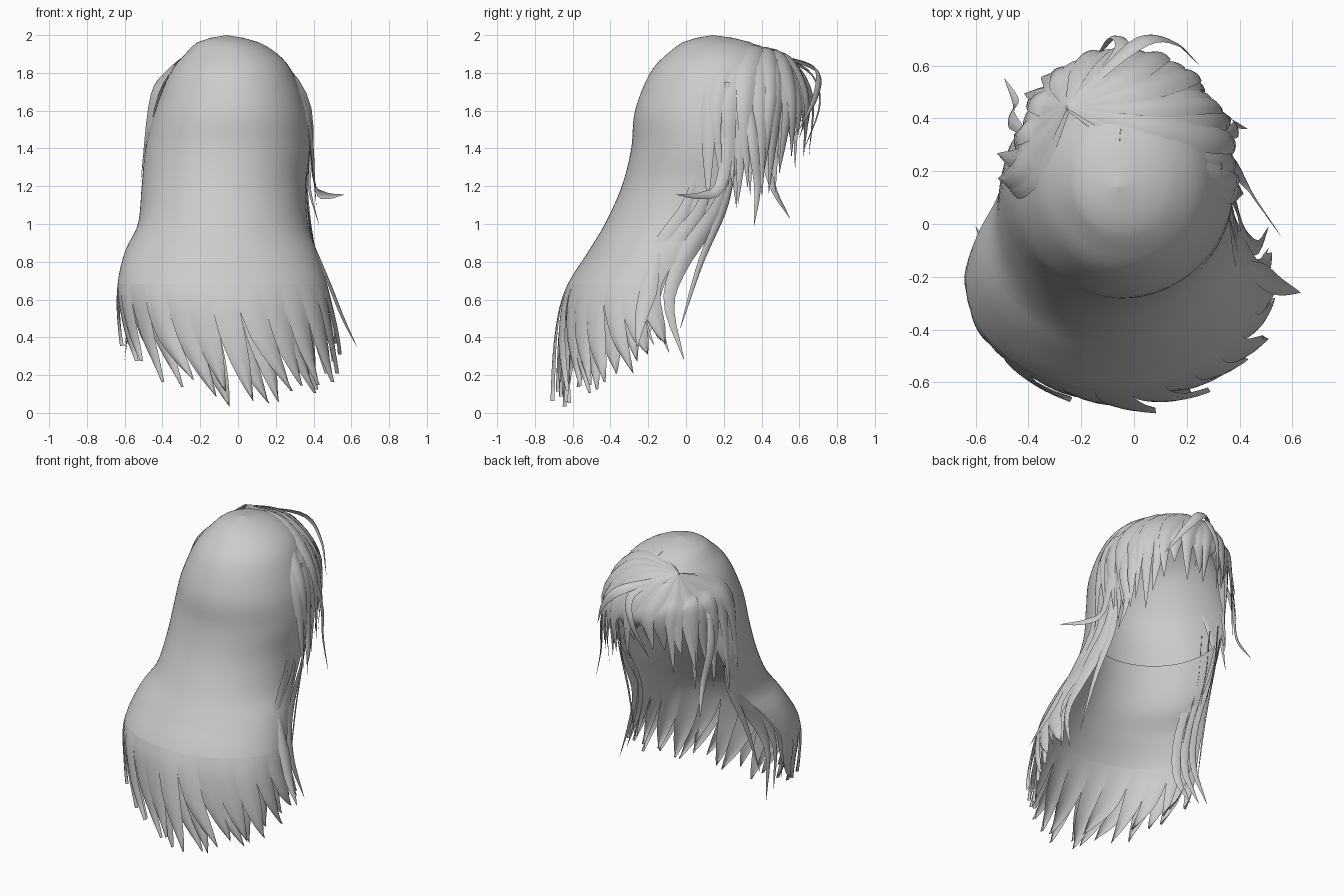
import bpy, math, random
from mathutils import Vector

random.seed(4)
cube = bpy.data.objects.get("Cube")
if cube:
    bpy.data.objects.remove(cube)

GREY = (0.6, 0.6, 0.6, 1)
hair = bpy.data.materials.new("hair grey")
hair.use_nodes = True
hair.diffuse_color = GREY
bsdf = hair.node_tree.nodes["Principled BSDF"]
bsdf.inputs["Base Color"].default_value = GREY

# Head and curtain sections: z, left x, right x, back y, centre y, wrap angle
ROWS = [Vector(r) for r in (
    (2.00, -.06, -.06, .14, .14, 1.57), (1.97, -.20, .09, .00, .16, 1.57),
    (1.90, -.28, .21, -.10, .17, 1.5), (1.80, -.36, .29, -.19, .16, 1.0),
    (1.60, -.44, .36, -.27, .15, .5), (1.40, -.49, .38, -.29, .15, .4),
    (1.20, -.51, .36, -.34, .10, .3), (1.00, -.53, .37, -.43, .0, .25),
    (.85, -.60, .42, -.52, -.12, .25), (.65, -.64, .48, -.64, -.22, .2),
    (.40, -.62, .53, -.69, -.22, .2), (.00, -.55, .56, -.71, -.22, .2))]


def catmull(p, t):
    """Point on a smooth path through the points p, with t from 0 to 1."""
    s = min(max(t, 0), .9999) * (len(p) - 1)
    i = int(s)
    f = s - i
    b, c = p[i], p[i + 1]
    a = p[i - 1] if i else b * 2 - c
    d = p[i + 2] if i + 2 < len(p) else c * 2 - b
    return (b * 2 + (c - a) * f + (a * 2 - b * 5 + c * 4 - d) * f * f
            + (b * 3 - a - c * 3 + d) * f ** 3) / 2


def section(z):
    """Smooth section close to height z."""
    i = next(k for k in range(len(ROWS) - 1) if z >= ROWS[k + 1][0])
    f = (ROWS[i][0] - z) / (ROWS[i][0] - ROWS[i + 1][0])
    return catmull(ROWS, (i + f) / (len(ROWS) - 1))


def shell(u, z, inset=0):
    """Point on the main hair surface, with u from 0 (left edge) to 1."""
    z, xl, xr, yb, yc, e = section(z)
    a = -e + u * (math.pi + 2 * e)
    return Vector(((xl + xr) / 2 - ((xr - xl) / 2 - inset) * math.cos(a),
                   yc - (yc - yb - inset) * math.sin(a), z))


def mesh_object(name, verts, faces):
    me = bpy.data.meshes.new(name)
    me.from_pydata(verts, [], faces)
    me.materials.append(hair)
    me.polygons.foreach_set("use_smooth", [True] * len(me.polygons))
    ob = bpy.data.objects.new(name, me)
    bpy.context.collection.objects.link(ob)


class Locks:
    """Collects sheets and tapered, arched locks of hair into one mesh."""

    def __init__(self, cx=0, cy=0):
        self.c, self.verts, self.faces = (cx, cy), [], []

    def grid(self, rows):
        base, n = len(self.verts), len(rows[0])
        self.verts += [v for r in rows for v in r]
        self.faces += [(base + i * n + j, base + i * n + j + 1,
                        base + (i + 1) * n + j + 1, base + (i + 1) * n + j)
                       for i in range(len(rows) - 1) for j in range(n - 1)]

    def add(self, pts, width, root=1.0, lift=0.0, steps=14, across=4):
        pts = [Vector(p) for p in pts]
        rows = []
        for i in range(steps + 1):
            t = i / steps
            p = catmull(pts, t)
            tan = catmull(pts, min(t + .03, 1)) - catmull(pts, max(t - .03, 0))
            out = (p - Vector((*self.c, min(p.z, 1.5)))).normalized()
            side = tan.cross(out).normalized()
            up = side.cross(tan).normalized()
            w = width * min(1, root + 2.2 * t) * (1 - t ** 2.4) + .002
            rows.append([p + side * (s * w / 2) + up * (lift + (.4 - s * s) * w * .15)
                         for s in (j / across * 2 - 1 for j in range(across + 1))])
        self.grid(rows)

    def build(self, name):
        mesh_object(name, self.verts, self.faces)


def curtain(name, top, count, inset):
    """A sheet that splits at its foot into locks sweeping to the left."""
    part, foot, steps = Locks(), .68, 36
    cols = count * 4
    part.grid([[shell(j / cols, top + (foot - top) * (i / steps) ** 1.2, inset)
                for j in range(cols + 1)] for i in range(steps + 1)])
    for k in range(count):
        # the tips hang lowest in the middle of the back
        u = (k + .5) / count
        tip = .015 + 1.05 * abs(u - .5) ** 1.6 + random.uniform(0, .09)
        drift = random.uniform(.03, .1)
        power = random.uniform(1.7, 3.2)
        tuck = random.uniform(-.02, .03)
        rows = []
        for i in range(15):
            t = i / 14
            w = (1 + .35 * t) * (1 - t ** power) + .01
            z = foot + (tip - foot) * t
            rows.append([shell(u + drift * t * t + s * w / 2 / count, z,
                               inset + tuck * t + .02 * s * s * t)
                         for s in (-1, -.5, 0, .5, 1)])
        part.grid(rows)
    part.build(name)


# Main sheet of hair over the crown and down the back, with its lining
curtain("back_hair", 2.0, 15, 0)
curtain("back_lining", 1.25, 13, .035)

# Fringe spreading from the parting point round the face opening
ROOT = Vector((-.25, .44, 1.9))


def fringe_path(a, tip, inset=0):
    ca, sa = math.cos(a), math.sin(a)
    edge = Vector((-.045 + (.405 - inset) * ca, .2 + (.46 - inset) * sa, 1.66))
    mid = ROOT.lerp(edge, .58)
    mid.z = 1.77 + .4 * (mid - ROOT).xy.length - inset + .05 * min(0, ca)
    end = Vector((-.05 + .43 * ca, .2 + .42 * sa, tip))
    return [ROOT - Vector((0, 0, inset)), mid, edge, end]


A0, A1 = -.25, math.pi + .2
base = Locks()
base.grid([[catmull(fringe_path(A0 + (A1 - A0) * j / 40, 1.4, .015), i / 14 * .7)
            for j in range(41)] for i in range(15)])
base.build("fringe_base")

for name, count, width, lift in (("fringe_locks", 18, .18, .0),
                                 ("fringe_top_locks", 11, .14, .012)):
    fringe = Locks(-.05, .2)
    for k in range(count):
        a = A0 + (A1 - A0) * (k + .5) / count
        sideways = abs(math.cos(a))
        tip = 1.46 - .32 * sideways ** 2 + random.uniform(-.1, .1)
        path = fringe_path(a, tip)
        path[3] += Vector((random.uniform(-.04, .04), random.uniform(-.03, .03), 0))
        fringe.add(path, width * random.uniform(.8, 1.15), .12, lift)
    fringe.build(name)

# Long locks falling in front of the shoulders, on each side
side = Locks(-.05, -.1)
for s, x0, x1 in ((-1, -.48, -.56), (1, .35, .47)):
    for k in range(3):
        back = k * .08
        side.add([(x0, .24 - back, 1.4), (x0 + s * .01, .18 - back, 1.1),
                  ((x0 + x1) / 2, -.01 - back, .82),
                  (x1, -.09 - back, .58), (x1 + s * .04, -.01 - back, .28 + k * .04)],
                 .11, .2)
    # thin strand hanging clear in front
    side.add([(x0, .26, 1.3), (x0, .2, 1.08), (x0 + s * .03, .08, .8),
              (x0 + s * .06, -.03, .45)], .05, .3)
# Outermost lock kicking out at the left
side.add([(.42, -.15, .85), (.5, -.2, .65), (.56, -.24, .5), (.63, -.26, .35)], .1, .3)
side.build("shoulder_locks")

# Loose wisps at the temples, brow and left side
wisps = Locks(-.05, .2)
wisps.add([(.33, .22, 1.75), (.38, .22, 1.45), (.41, .18, 1.2),
           (.47, .08, 1.15), (.56, -.05, 1.155)], .07, .4)
wisps.add([(.34, .33, 1.7), (.39, .36, 1.4), (.38, .38, 1.2), (.43, .36, .99)], .06, .4)
wisps.add([(-.42, .35, 1.7), (-.47, .4, 1.45), (-.45, .46, 1.2), (-.49, .55, 1.03)], .06, .4)
wisps.add([(-.2, .5, 1.89), (.02, .69, 1.82), (.15, .69, 1.68), (.25, .6, 1.5)], .07, .3)
wisps.add([(-.2, .5, 1.89), (-.05, .66, 1.8), (-.08, .71, 1.63), (-.15, .62, 1.38)], .06, .3)
wisps.build("loose_wisps")
